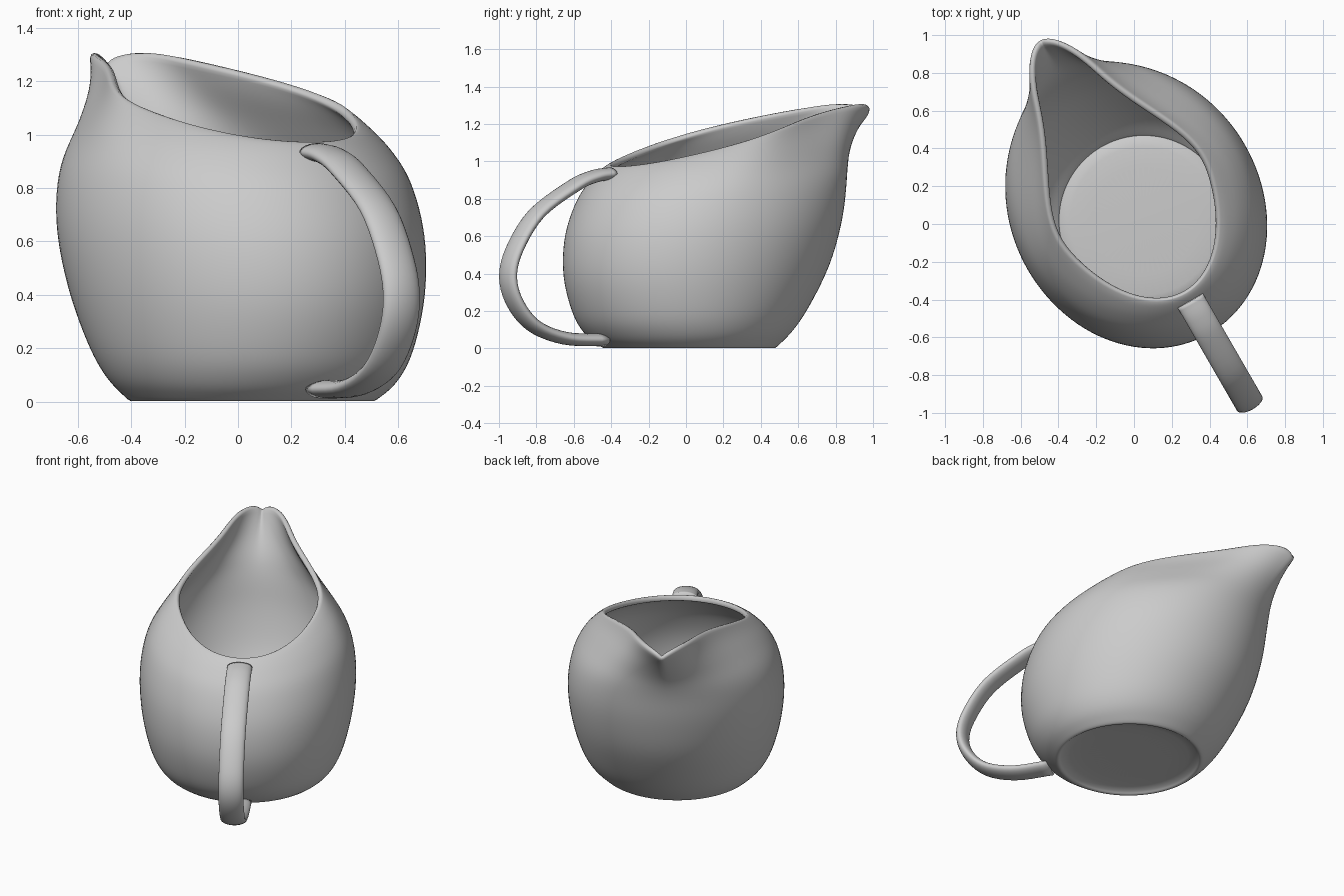
import bpy, bmesh, math
from mathutils import Vector

if "Cube" in bpy.data.objects:
    bpy.data.objects.remove(bpy.data.objects["Cube"])

SEG = 56
AXIS = math.radians(30)      # the spout points 30 degrees to the left of +y
OFFSET = 0.055               # sideways shift of the symmetry plane

clay = bpy.data.materials.new("grey_clay")
clay.diffuse_color = (0.6, 0.6, 0.6, 1)
clay.use_nodes = True
clay.node_tree.nodes["Principled BSDF"].inputs["Base Color"].default_value = clay.diffuse_color


def place(u, w, z):
    """u runs handle to spout, w runs sideways."""
    s, c = math.sin(AXIS), math.cos(AXIS)
    w += OFFSET
    return (-s * u + c * w, c * u + s * w, z)


def spline(keys, steps):
    """Smooth curve through rows of numbers."""
    pts = [Vector(k) for k in keys]
    pts = [2 * pts[0] - pts[1]] + pts + [2 * pts[-1] - pts[-2]]
    out = []
    for i in range(1, len(pts) - 2):
        a, b, c, d = pts[i - 1:i + 3]
        for j in range(steps):
            t = j / steps
            out.append(0.5 * (2 * b + (c - a) * t + (2 * a - 5 * b + 4 * c - d) * t * t
                              + (3 * b - a - 3 * c + d) * t ** 3))
    return out + [pts[-2]]


def loft(name, rings, cap_start, cap_end):
    bm = bmesh.new()
    loops = [[bm.verts.new(p) for p in r] for r in rings]
    n = len(loops[0])
    for a, b in zip(loops, loops[1:]):
        for i in range(n):
            bm.faces.new((a[i], a[(i + 1) % n], b[(i + 1) % n], b[i]))
    for flag, loop in ((cap_start, loops[0]), (cap_end, loops[-1])):
        if flag:
            mid = bm.verts.new(sum((v.co for v in loop), Vector()) / n)
            for i in range(n):
                bm.faces.new((loop[i], loop[(i + 1) % n], mid))
    bmesh.ops.recalc_face_normals(bm, faces=bm.faces)
    # outward must point away from the middle on the outside wall
    side = max(bm.faces, key=lambda f: f.calc_center_median().x)
    if side.normal.x < 0:
        bmesh.ops.reverse_faces(bm, faces=bm.faces)
    mesh = bpy.data.meshes.new(name)
    bm.to_mesh(mesh)
    bm.free()
    mesh.materials.append(clay)
    mesh.polygons.foreach_set("use_smooth", [True] * len(mesh.polygons))
    obj = bpy.data.objects.new(name, mesh)
    bpy.context.collection.objects.link(obj)
    return obj


def body_ring(row):
    """Tilted oval, pinched and raised towards the spout."""
    uh, zh, us, zs, b, pinch = row
    ring = []
    for i in range(SEG):
        th = 2 * math.pi * i / SEG
        c, s = math.cos(th), math.sin(th)
        t = min(1, max(0, c + 0.35))
        narrow = 1 + pinch * (0.07 - 0.5 * t * t * (3 - 2 * t))
        k = (c + 1) / 2
        z = zh + (zs - zh) * k + 0.14 * pinch * k * abs(s) ** 0.8
        ring.append(place(uh + (us - uh) * k, b * s * narrow, z))
    return ring


# Jug body: handle-side u, z; spout-side u, z; half width; pinch
keys = [
    (-0.48, 0.005, 0.455, 0.005, 0.465, 0),
    (-0.56, 0.06, 0.55, 0.10, 0.54, 0),
    (-0.64, 0.17, 0.65, 0.24, 0.60, 0),
    (-0.70, 0.38, 0.77, 0.46, 0.65, 0),
    (-0.69, 0.60, 0.845, 0.70, 0.665, 0),
    (-0.62, 0.79, 0.885, 0.90, 0.635, 0.10),
    (-0.54, 0.90, 0.93, 1.03, 0.57, 0.40),
    (-0.48, 0.96, 1.01, 1.15, 0.49, 0.75),
    (-0.45, 0.975, 1.10, 1.25, 0.435, 1.0),
]
# Recessed underside with a narrow foot ring
foot = [(-0.44, 0.03, 0.415, 0.03, 0.425, 0), (-0.45, 0.004, 0.425, 0.004, 0.437, 0),
        (-0.467, 0.0, 0.442, 0.0, 0.452, 0)]
body = loft("jug_body", [body_ring(r) for r in foot + spline(keys, 3)], True, False)
shell = body.modifiers.new("wall", 'SOLIDIFY')
shell.thickness = 0.035
shell.offset = -1
body.modifiers.new("smooth", 'SUBSURF').levels = 1
body.modifiers["smooth"].render_levels = 1

# Strap handle: oval section swept along a loop in the symmetry plane
path = spline([(-0.50, 0.935), (-0.60, 0.92), (-0.725, 0.87), (-0.955, 0.72), (-1.09, 0.53),
               (-1.13, 0.38), (-1.085, 0.24), (-0.97, 0.12), (-0.78, 0.055), (-0.545, 0.045)], 5)
rings = []
for i, p in enumerate(path):
    d = (path[min(i + 1, len(path) - 1)] - path[max(i - 1, 0)]).normalized()
    ring = []
    for j in range(24):
        a = 2 * math.pi * j / 24
        h = 0.034 * math.sin(a)
        ring.append(place(p[0] - d[1] * h, 0.077 * math.cos(a), p[1] + d[0] * h))
    rings.append(ring)
loft("handle", rings, True, True)
